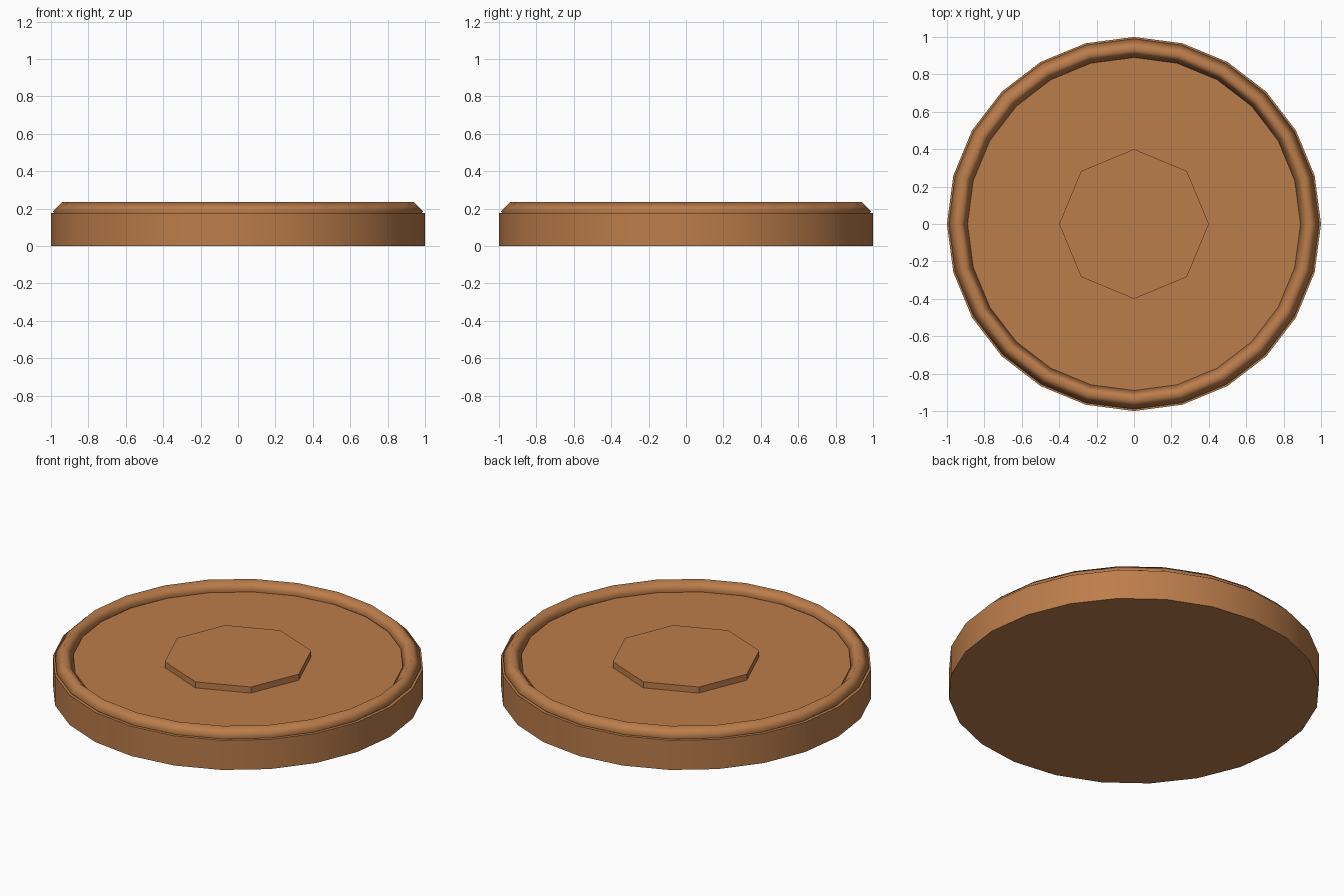
import bpy
import math

if "Cube" in bpy.data.objects:
    bpy.data.objects.remove(bpy.data.objects["Cube"])

copper = bpy.data.materials.new("copper")
copper.diffuse_color = (0.50, 0.205, 0.07, 1)
copper.use_nodes = True
copper.node_tree.nodes["Principled BSDF"].inputs["Base Color"].default_value = copper.diffuse_color


def finish(name, angle=None):
    obj = bpy.context.object
    obj.name = name
    obj.data.materials.append(copper)
    if angle:
        bpy.ops.object.shade_smooth_by_angle(angle=math.radians(angle))
    return obj


def disc(name, sides, radius, bottom, top, angle=None):
    bpy.ops.mesh.primitive_cylinder_add(
        vertices=sides, radius=radius, depth=top - bottom,
        location=(0, 0, (bottom + top) / 2))
    return finish(name, angle)


# Main round body
disc("disc_body", 24, 1.0, 0.0, 0.176, 30)

# Raised rim: ring with a diamond cross-section, softly shaded
bpy.ops.mesh.primitive_torus_add(
    major_segments=24, minor_segments=4, major_radius=0.94,
    minor_radius=0.05, location=(0, 0, 0.184))
finish("raised_rim", 100)

# Eight-sided emblem plate in the centre
disc("centre_plate", 8, 0.4, 0.15, 0.212)
